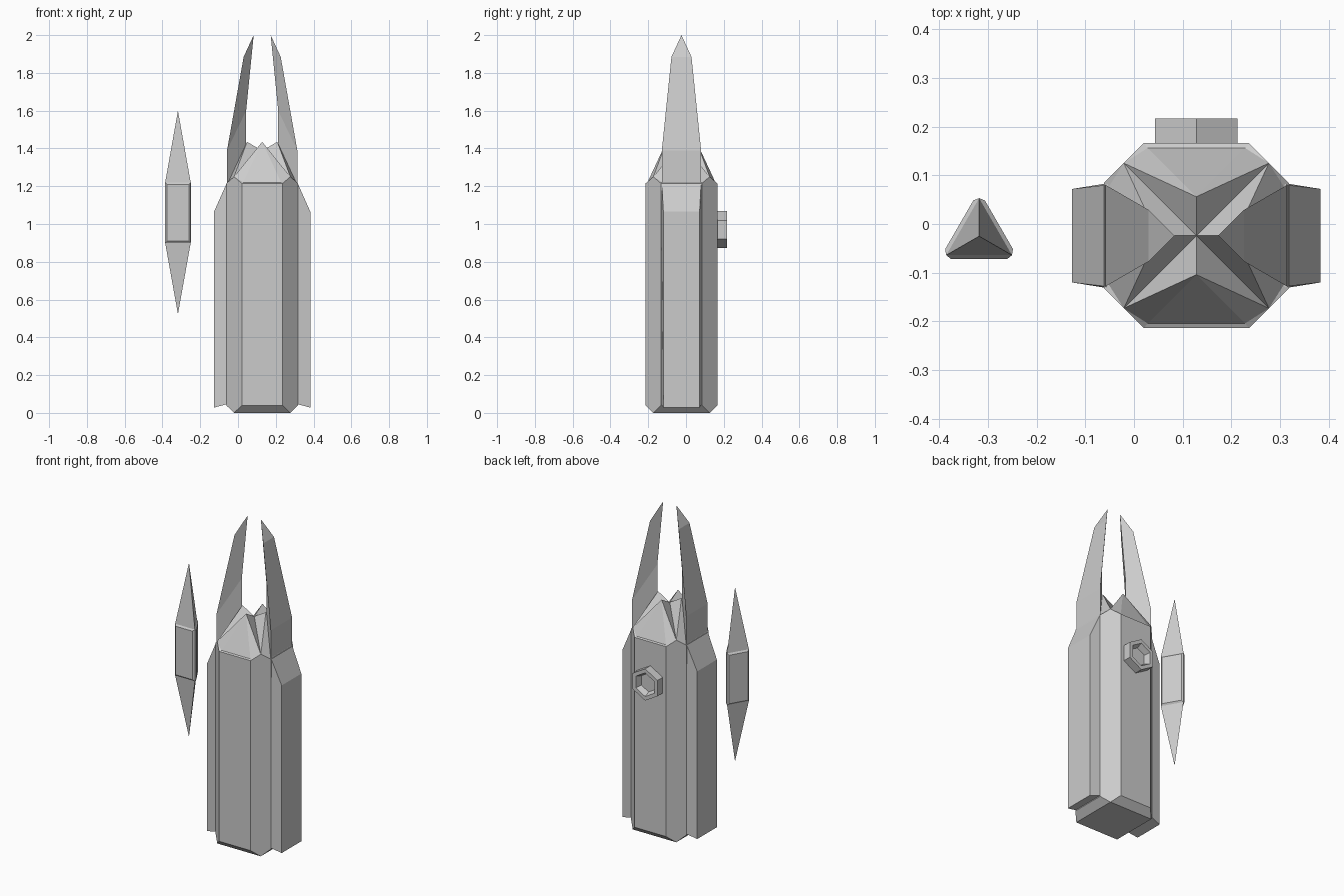
import bpy, bmesh
from math import pi, radians
from mathutils import Vector, Matrix

if "Cube" in bpy.data.objects:
    bpy.data.objects.remove(bpy.data.objects["Cube"])

CX, CY = 0.128, -0.024          # tower axis


def finish(name, bm, loc=(0, 0, 0)):
    bmesh.ops.remove_doubles(bm, verts=bm.verts, dist=1e-4)
    bmesh.ops.recalc_face_normals(bm, faces=bm.faces)
    me = bpy.data.meshes.new(name)
    bm.to_mesh(me)
    bm.free()
    ob = bpy.data.objects.new(name, me)
    ob.location = loc
    bpy.context.collection.objects.link(ob)
    return ob


def add_faces(bm, faces, mat=Matrix()):
    for f in faces:
        bm.faces.new([bm.verts.new(mat @ Vector(p)) for p in f])


def mx(p, s=-1):
    return (s * p[0], p[1], p[2])


# Tower: one quarter (side, bottom chamfer, roof spike) rotated four times
bm = bmesh.new()
w, h, c = 0.108, 0.19, 0.149
A, At = (w, -h, 0.04), (w, -h, 1.215)          # octagon corner, low and high
N, Nt = (h, -w, 0.04), (h, -w, 1.215)          # next octagon corner
C, Ct = (c, -c, 0), (c, -c, 1.25)              # chamfer points
b = (0.1, -0.18, 1.22)                         # spike base
peak, mid, floor = (0, -0.08, 1.435), (0, 0, 1.388), (0, 0, 0)
quarter = [
    [mx(A), A, At, mx(At)],
    [A, C, N, Nt, Ct, At],
    [mx(A), mx(C), C, A],
    [mx(C), floor, C],
    [mx(At), At, b, mx(b)],
    [mx(b), b, peak],
]
for s in (1, -1):
    quarter += [[mx(p, s) for p in f] for f in
                ([At, Ct, b], [b, Ct, peak], [peak, Ct, mid])]
for k in range(4):
    add_faces(bm, quarter, Matrix.Rotation(k * pi / 2, 4, 'Z'))
finish("tower_body", bm, (CX, CY, 0))

# Side panels and the prongs above them, mirrored about the tower axis
for s, side in ((1, "right"), (-1, "left")):
    flip = Matrix.Diagonal((s, 1, 1, 1))

    bm = bmesh.new()
    outline = [(0.18, 0.048, 0.108), (0.255, 0.028, 0.096),
               (0.255, 1.065, 0.096), (0.186, 1.22, 0.104), (0.18, 1.22, 0.108)]
    front = [(x, -y, z) for x, z, y in outline]
    back = [(x, y, z) for x, z, y in outline]
    n = len(outline)
    add_faces(bm, [front, back] + [[front[i], front[(i + 1) % n],
              back[(i + 1) % n], back[i]] for i in range(n)], flip)
    finish("side_panel_" + side, bm, (CX, CY, 0))

    bm = bmesh.new()
    tip, ridge, root = (0.045, 0, 2.0), (0.085, 0, 1.6), (0.085, 0, 1.22)
    e = [(0.186, 0.104, 1.22), (0.186, 0.104, 1.39), (0.098, 0.053, 1.885)]
    m = [(x, -y, z) for x, y, z in e]
    faces = [[e[0], e[1], m[1], m[0]], [e[1], e[2], m[2], m[1]],
             [e[2], tip, m[2]], [e[0], m[0], root]]
    for q in (e, m):
        faces += [[q[0], q[1], ridge, root], [q[1], q[2], ridge], [q[2], tip, ridge]]
    add_faces(bm, faces, flip)
    finish("prong_" + side, bm, (CX, CY, 0))

# Floating shard: three-sided prism with pointed ends and raised panels
bm = bmesh.new()
r = 0.078
rot = [Matrix.Rotation(radians(120 * k), 4, 'Z') @ Vector((0, r, 0)) for k in range(3)]
lo = [(p.x, p.y, 0.9) for p in rot]
hi = [(p.x, p.y, 1.22) for p in rot]
for i in range(3):
    j = (i + 1) % 3
    add_faces(bm, [[lo[i], lo[j], hi[j], hi[i]],
                   [hi[i], hi[j], (0, 0, 1.6)], [lo[j], lo[i], (0, 0, 0.523)]])
bmesh.ops.remove_doubles(bm, verts=bm.verts, dist=1e-4)
bmesh.ops.recalc_face_normals(bm, faces=bm.faces)
bmesh.ops.inset_individual(bm, faces=[f for f in bm.faces if len(f.verts) == 4],
                           thickness=0.014, depth=0.008)
finish("floating_shard", bm, (-0.318, -0.025, 0))

# Hexagonal socket on the back
bm = bmesh.new()
bmesh.ops.create_cone(bm, cap_ends=True, segments=6, radius1=0.098, radius2=0.098,
                      depth=0.07, matrix=Matrix.Rotation(-pi / 2, 4, 'X'))
top = max(abs(v.co.x) for v in bm.verts)
if top > 0.09:                                  # points go up and down
    bmesh.ops.rotate(bm, verts=bm.verts, matrix=Matrix.Rotation(pi / 6, 3, 'Y'))
bm.normal_update()
cap = [f for f in bm.faces if f.normal.y > 0.9]
bmesh.ops.inset_individual(bm, faces=cap, thickness=0.025)
bmesh.ops.inset_individual(bm, faces=cap, thickness=0.015, depth=-0.035)
finish("back_socket", bm, (CX, 0.182, 0.97))
